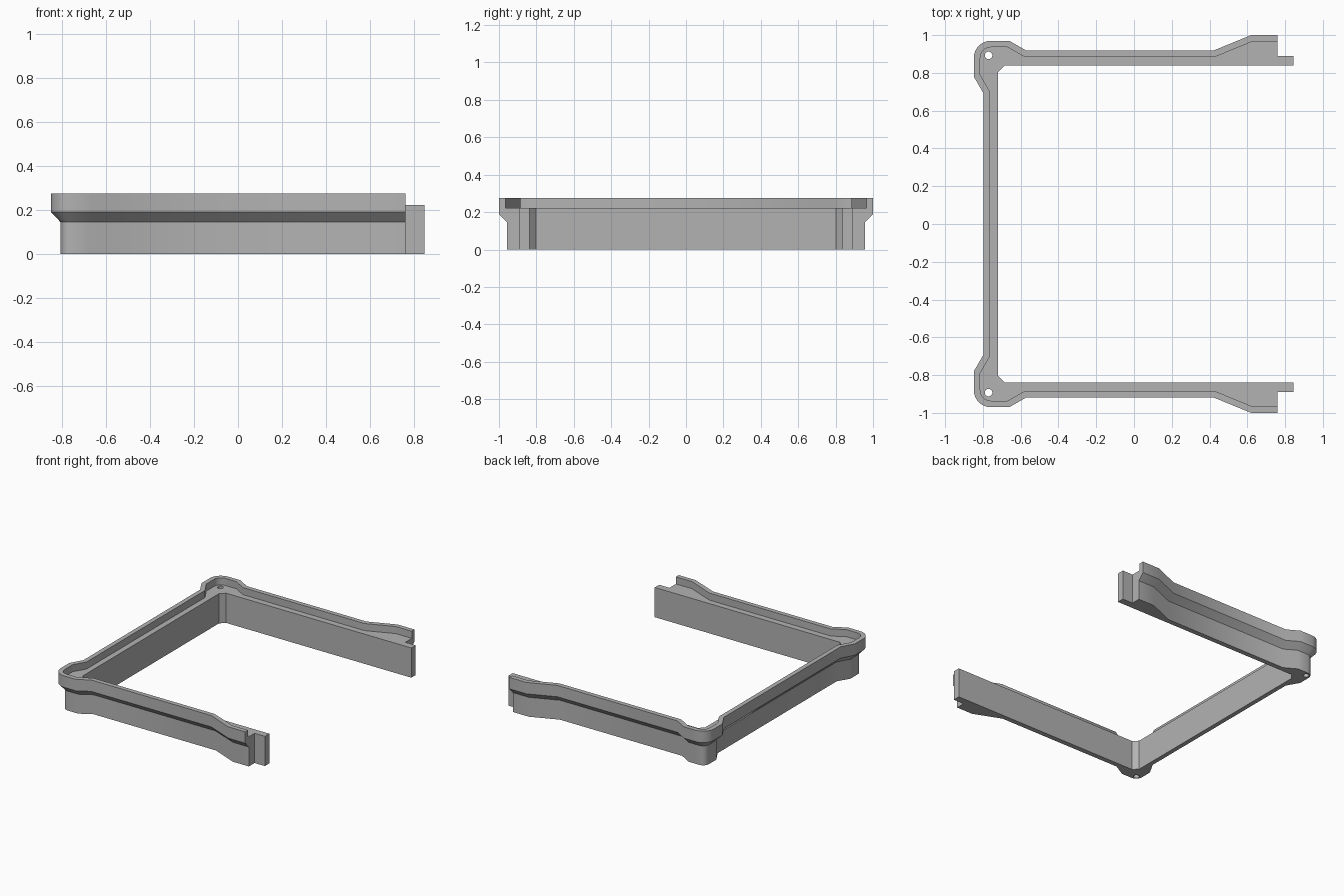
import bpy, bmesh, math
from mathutils import Vector

cube = bpy.data.objects.get("Cube")
if cube:
    bpy.data.objects.remove(cube, do_unlink=True)

grey = bpy.data.materials.new("plain_grey")
grey.use_nodes = True
colour = (0.45, 0.45, 0.45, 1)
grey.diffuse_color = colour
grey.node_tree.nodes["Principled BSDF"].inputs["Base Color"].default_value = colour

HEIGHT, LEDGE, FLARE_TOP, FLARE_LOW = 0.275, 0.222, 0.19, 0.145
LIP, RECESS = 0.034, 0.043
END_X, TAB_X, INNER_Y, TAB_Y = 0.76, 0.845, 0.838, 0.89
HOLE = Vector((-0.77, 0.893))


def finish(name, bm):
    bmesh.ops.recalc_face_normals(bm, faces=bm.faces)
    mesh = bpy.data.meshes.new(name)
    bm.to_mesh(mesh)
    bm.free()
    mesh.materials.append(grey)
    obj = bpy.data.objects.new(name, mesh)
    bpy.context.collection.objects.link(obj)
    return obj


# Outline of one half: arm end, narrow arm, rounded corner, narrow back wall
arm = [(END_X, 1.0), (0.62, 1.0), (0.42, 0.918), (-0.57, 0.918), (-0.66, 0.97)]
radius = 0.09
centre = Vector((-0.758, 0.88))
steps = 12
arc = [(centre.x + radius * math.cos(math.radians(90 + 90 * i / steps)),
        centre.y + radius * math.sin(math.radians(90 + 90 * i / steps)))
       for i in range(steps + 1)]
wall = [(-0.848, 0.78), (-0.796, 0.69)]

# Inner edge point that each outline point connects to
chamfer_a, chamfer_b = (-0.685, INNER_Y), (-0.72, 0.803)
inner = [(x, INNER_Y) for x, y in arm[:4]] + [chamfer_a]
inner += [chamfer_a if i <= steps // 2 else chamfer_b for i in range(steps + 1)]
inner += [(-0.72, 0.78), (-0.72, 0.69)]


def mirrored(points):
    return [Vector(p) for p in points] + [Vector((x, -y)) for x, y in reversed(points)]


outer = mirrored(arm + arc + wall)
inner = mirrored(inner)


def inset(points, amount):
    """Move an open path inwards by a constant distance with mitred bends."""
    moved = []
    for i, p in enumerate(points):
        dirs = []
        if i:
            dirs.append((p - points[i - 1]).normalized())
        if i < len(points) - 1:
            dirs.append((points[i + 1] - p).normalized())
        normals = [Vector((-d.y, d.x)) for d in dirs]
        n = sum(normals, Vector((0, 0))).normalized()
        moved.append(p + n * amount / n.dot(normals[0]))
    return moved


# Frame: loft the stepped, flared wall section along the outline
foot, lip = inset(outer, RECESS), inset(outer, LIP)
rails = [(foot, 0), (foot, FLARE_LOW), (outer, FLARE_TOP), (outer, HEIGHT),
         (lip, HEIGHT), (lip, LEDGE), (inner, LEDGE), (inner, 0)]
bm = bmesh.new()
rows = [[bm.verts.new((p.x, p.y, z)) for p in path] for path, z in rails]
for k, row in enumerate(rows):
    nxt = rows[(k + 1) % len(rows)]
    for i in range(len(row) - 1):
        bm.faces.new((row[i], row[i + 1], nxt[i + 1], nxt[i]))
for end in (0, -1):
    bm.faces.new([row[end] for row in rows])
bmesh.ops.remove_doubles(bm, verts=bm.verts, dist=0.0001)
frame = finish("frame", bm)

# Screw holes through the two rounded corners
bm = bmesh.new()
for side in (1, -1):
    made = bmesh.ops.create_cone(bm, cap_ends=True, segments=24,
                                 radius1=0.02, radius2=0.02, depth=1)
    bmesh.ops.translate(bm, verts=made["verts"], vec=(HOLE.x, HOLE.y * side, 0))
cutter = finish("hole_cutter", bm)
cutter.hide_render = True
drill = frame.modifiers.new("screw_holes", "BOOLEAN")
drill.operation = "DIFFERENCE"
drill.solver = "EXACT"
drill.object = cutter
bpy.context.view_layer.objects.active = frame
frame.select_set(True)
bpy.ops.object.modifier_apply(modifier=drill.name)
bpy.data.objects.remove(cutter, do_unlink=True)
bpy.ops.object.shade_smooth_by_angle(angle=math.radians(35))

# Joining tabs on the arm ends
for name, side in (("back_end_tab", 1), ("front_end_tab", -1)):
    bm = bmesh.new()
    bmesh.ops.create_cube(bm, size=1)
    bmesh.ops.scale(bm, verts=bm.verts, vec=(TAB_X - END_X, TAB_Y - INNER_Y, LEDGE))
    bmesh.ops.translate(bm, verts=bm.verts, vec=(
        (TAB_X + END_X) / 2, side * (TAB_Y + INNER_Y) / 2, LEDGE / 2))
    finish(name, bm)
